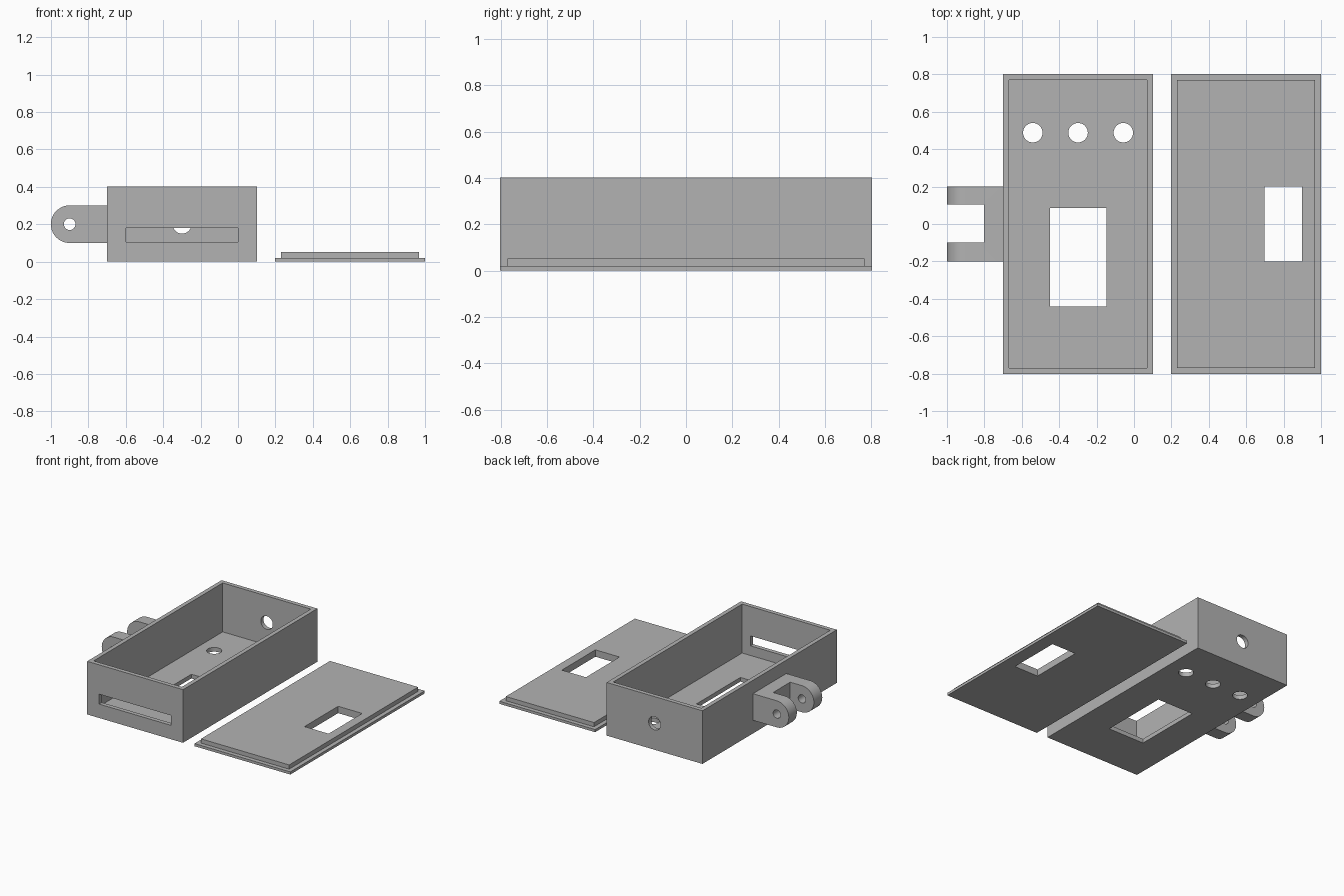
import bpy
import bmesh
import math
from mathutils import Matrix, Vector

cube = bpy.data.objects.get("Cube")
if cube:
    bpy.data.objects.remove(cube, do_unlink=True)

grey = bpy.data.materials.new("plain grey")
grey.use_nodes = True
colour = (0.45, 0.45, 0.45, 1)
grey.diffuse_color = colour
grey.node_tree.nodes["Principled BSDF"].inputs["Base Color"].default_value = colour


def make_object(name, bm):
    bmesh.ops.recalc_face_normals(bm, faces=bm.faces)
    mesh = bpy.data.meshes.new(name)
    bm.to_mesh(mesh)
    bm.free()
    mesh.materials.append(grey)
    obj = bpy.data.objects.new(name, mesh)
    bpy.context.collection.objects.link(obj)
    return obj


def block(name, low, high):
    """Box between two opposite corners."""
    low, high = Vector(low), Vector(high)
    bm = bmesh.new()
    bmesh.ops.create_cube(bm, size=1, matrix=Matrix.Translation((low + high) / 2)
                          @ Matrix.Diagonal((*(high - low), 1)))
    return make_object(name, bm)


def rod(name, centre, radius, length, axis):
    """Cylinder along z or y."""
    turn = Matrix.Rotation(math.pi / 2 if axis == "Y" else 0, 4, "X")
    bm = bmesh.new()
    bmesh.ops.create_cone(bm, cap_ends=True, segments=48, radius1=radius, radius2=radius,
                          depth=length, matrix=Matrix.Translation(centre) @ turn)
    return make_object(name, bm)


def combine(target, others, operation):
    """Apply booleans in order, then remove the helper objects."""
    for other in others:
        other.hide_render = True
        mod = target.modifiers.new("boolean", "BOOLEAN")
        mod.operation, mod.solver, mod.object = operation, "EXACT", other
    bpy.context.view_layer.update()
    depsgraph = bpy.context.evaluated_depsgraph_get()
    mesh = bpy.data.meshes.new_from_object(target.evaluated_get(depsgraph))
    target.modifiers.clear()
    target.data = mesh
    for other in others:
        bpy.data.objects.remove(other, do_unlink=True)


def shade(obj):
    bpy.ops.object.select_all(action="DESELECT")
    obj.select_set(True)
    bpy.context.view_layer.objects.active = obj
    bpy.ops.object.shade_smooth_by_angle(angle=math.radians(30))


WALL = 0.032
LEFT, RIGHT, END, TOP = -0.7, 0.102, 0.803, 0.402
MID = (LEFT + RIGHT) / 2

# Open case with floor window, three button holes, front slot and cable hole
case = block("case", (LEFT, -END, 0), (RIGHT, END, TOP))
cuts = [
    block("cavity", (LEFT + WALL, -END + WALL, WALL), (RIGHT - WALL, END - WALL, TOP + 0.1)),
    block("floor_window", (-0.45, -0.44, -0.1), (-0.147, 0.085, 0.1)),
    block("front_slot", (-0.6, -END - 0.1, 0.105), (0, -END + 0.1, 0.18)),
    rod("cable_hole", (MID, END, 0.2), 0.05, 0.2, "Y"),
]
for offset in (-0.242, 0, 0.242):
    cuts.append(rod("button_hole", (MID + offset, 0.488, 0), 0.052, 0.2, "Z"))
combine(case, cuts, "DIFFERENCE")
shade(case)

# Forked hinge bracket with rounded ends and a pin hole
bracket = block("hinge_bracket", (-0.9, -0.2, 0.1), (LEFT, 0.2, 0.301))
combine(bracket, [rod("round_end", (-0.9, 0, 0.2005), 0.1005, 0.4, "Y")], "UNION")
combine(bracket, [
    block("fork_gap", (-1.1, -0.1, 0), (-0.802, 0.104, 0.5)),
    rod("pin_hole", (-0.9, 0, 0.2005), 0.031, 1, "Y"),
], "DIFFERENCE")
shade(bracket)

# Lid: thin plate with a raised locating step and a window through both
LID = 1 - (RIGHT - LEFT)
for name, inset, low, high in (("lid_plate", 0, 0, 0.02), ("lid_step", WALL, 0.02, 0.052)):
    part = block(name, (LID + inset, -END + inset, low), (1 - inset, END - inset, high))
    combine(part, [block("lid_window", (0.697, -0.201, -0.1), (0.899, 0.201, 0.2))], "DIFFERENCE")
